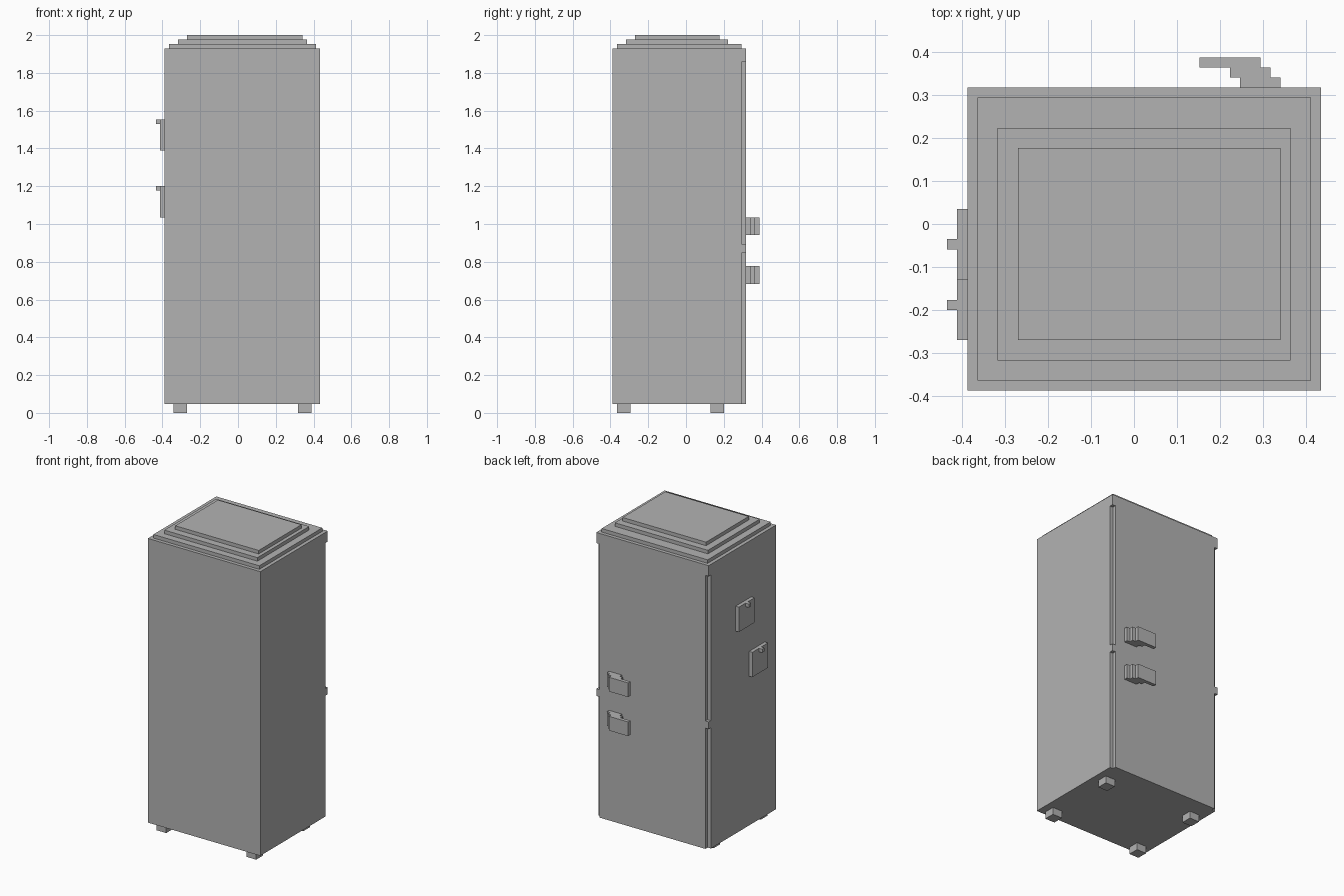
import bpy
import bmesh
from mathutils import Vector

if "Cube" in bpy.data.objects:
    bpy.data.objects.remove(bpy.data.objects["Cube"], do_unlink=True)

U = 2 / 85                        # one modelling step
ORIGIN = Vector((18.5, 16.5, 0))  # corner of the step grid

grey = bpy.data.materials.new("light grey")
grey.use_nodes = True
colour = (0.45, 0.45, 0.45, 1)
grey.diffuse_color = colour
grey.node_tree.nodes["Principled BSDF"].inputs["Base Color"].default_value = colour


def prism(name, outline, z0, z1):
    """Extrude a plan outline, given in steps, from z0 to z1."""
    bm = bmesh.new()
    verts = [bm.verts.new((Vector((x, y, z0)) - ORIGIN) * U) for x, y in outline]
    face = bm.faces.new(verts)
    top = bmesh.ops.extrude_face_region(bm, geom=[face])["geom"]
    moved = [v for v in top if isinstance(v, bmesh.types.BMVert)]
    bmesh.ops.translate(bm, verts=moved, vec=(0, 0, (z1 - z0) * U))
    bmesh.ops.recalc_face_normals(bm, faces=bm.faces)
    mesh = bpy.data.meshes.new(name)
    bm.to_mesh(mesh)
    bm.free()
    mesh.materials.append(grey)
    obj = bpy.data.objects.new(name, mesh)
    bpy.context.collection.objects.link(obj)
    return obj


def box(name, x0, x1, y0, y1, z0, z1):
    return prism(name, [(x0, y0), (x1, y0), (x1, y1), (x0, y1)], z0, z1)


# Cabinet with hinge grooves cut in both door-side edges
cabinet = box("cabinet", 2, 37, 0, 30, 2, 82)
for side, x0, x1 in (("right", 1, 3), ("left", 36, 38)):
    for level, z0, z1 in (("lower", 1, 36), ("upper", 38, 79)):
        cutter = box(f"{level}_{side}_groove_cutter", x0, x1, 29, 31, z0, z1)
        cutter.hide_render = True
        cut = cabinet.modifiers.new(cutter.name, "BOOLEAN")
        cut.operation = "DIFFERENCE"
        cut.solver = "EXACT"
        cut.object = cutter
        bpy.context.view_layer.objects.active = cabinet
        bpy.ops.object.modifier_apply(modifier=cut.name)
        bpy.data.objects.remove(cutter, do_unlink=True)

# Stepped lid
box("lid_bottom_step", 3, 36, 1, 29, 82, 83)
box("lid_middle_step", 5, 34, 3, 26, 83, 84)
box("lid_top_step", 7, 33, 5, 24, 84, 85)

# Feet
for side, x in (("right", 4), ("left", 32)):
    for end, y in (("front", 1), ("back", 22)):
        box(f"{end}_{side}_foot", x, x + 3, y, y + 3, 0, 2)

# Door handles: stepped arms reaching out to a flat grip
handle_outline = [(29, 30), (33, 30), (33, 31), (32, 31), (32, 32), (31, 32),
                  (31, 33), (25, 33), (25, 32), (28, 32), (28, 31), (29, 31)]
for level, z in (("lower", 29), ("upper", 40)):
    prism(f"{level}_handle", handle_outline, z, z + 4)

# Notes held by small magnets on the side
for level, y, z in (("lower", 5, 44), ("upper", 11, 59)):
    box(f"{level}_note", 1, 2, y, y + 7, z, z + 7)
    box(f"{level}_magnet", 0, 1, y + 3, y + 4, z + 6, z + 7)
